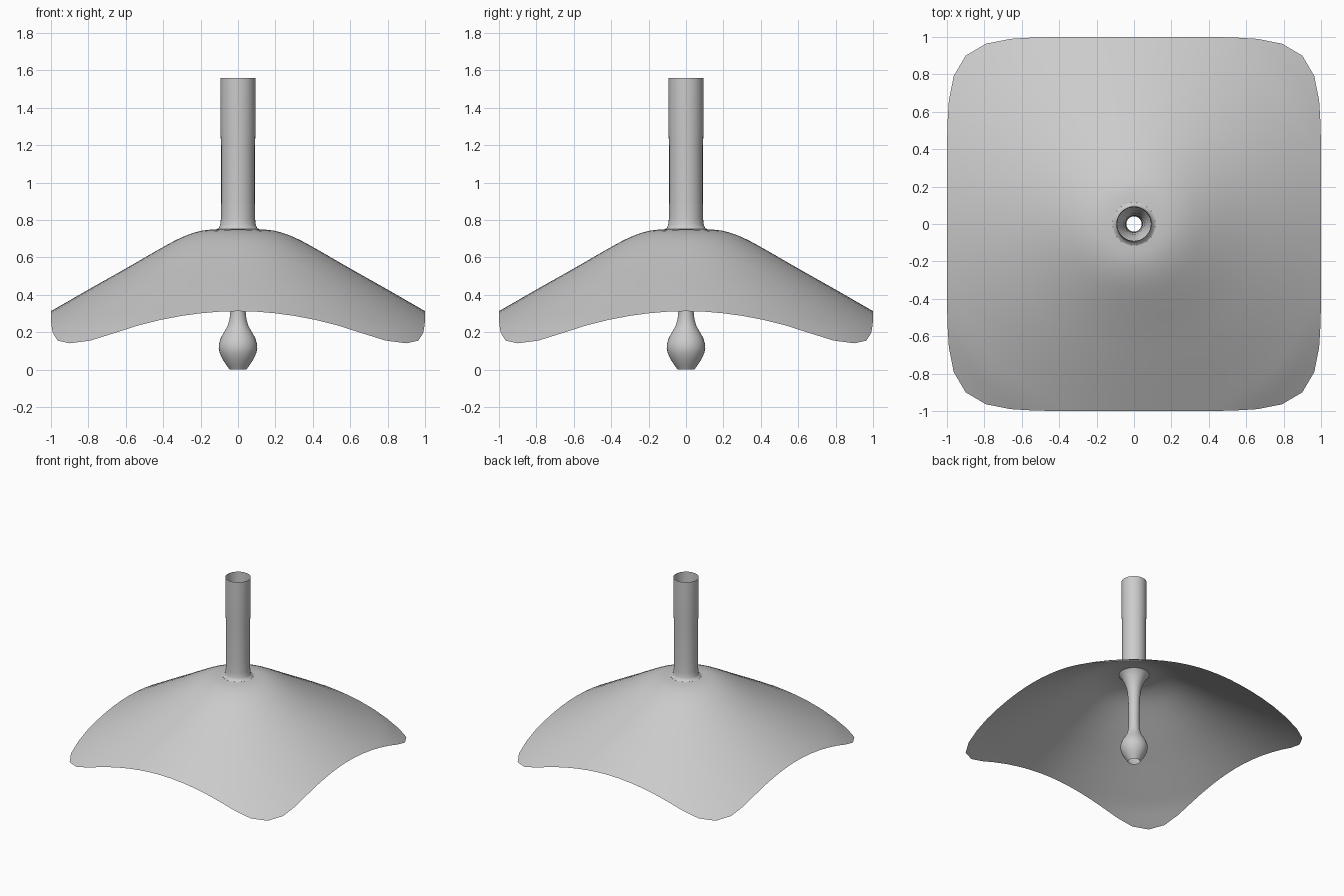
import bpy, bmesh
from math import sin, cos, pi

if "Cube" in bpy.data.objects:
    bpy.data.objects.remove(bpy.data.objects["Cube"])

SEG = 64


def interp(pts, r):
    # smooth (Catmull-Rom style) interpolation of a height profile
    n = len(pts)
    for i in range(n - 1):
        (x0, y0), (x1, y1) = pts[i], pts[i + 1]
        if r <= x1 or i == n - 2:
            a, b = pts[max(i - 1, 0)], pts[min(i + 2, n - 1)]
            h = x1 - x0
            m0 = (y1 - a[1]) / (x1 - a[0]) * h
            m1 = (b[1] - y0) / (b[0] - x0) * h
            t = (r - x0) / h
            return ((2*t**3 - 3*t**2 + 1) * y0 + (t**3 - 2*t**2 + t) * m0
                    + (3*t**2 - 2*t**3) * y1 + (t**3 - t**2) * m1)


def ring_surface(name, rings):
    # joins successive closed rings of points into an open smooth skin
    bm = bmesh.new()
    loops = [[bm.verts.new(p) for p in ring] for ring in rings]
    for a, b in zip(loops, loops[1:]):
        n = len(a)
        for i in range(n):
            j = (i + 1) % n
            bm.faces.new((a[i], a[j], b[j], b[i]))
    me = bpy.data.meshes.new(name)
    bm.to_mesh(me)
    bm.free()
    for p in me.polygons:
        p.use_smooth = True
    ob = bpy.data.objects.new(name, me)
    bpy.context.collection.objects.link(ob)
    return ob


def lathe(name, profile, seg=32):
    return ring_surface(name, [[(r * cos(2*pi*i/seg), r * sin(2*pi*i/seg), z)
                                for i in range(seg)] for r, z in profile])


# shade: round bell profile trimmed to a rounded square outline
HEIGHT = [(.1, .752), (.2, .742), (.3, .708), (.4, .656), (.6, .541), (.8, .428),
          (1, .313), (1.118, .245), (1.184, .2), (1.243, .158), (1.275, .14)]
N = 6.58
rings = []
for k in range(25):
    t = k / 24
    ring = []
    for i in range(SEG):
        a = 2 * pi * i / SEG
        edge = (abs(cos(a))**N + abs(sin(a))**N) ** (-1 / N)
        r = .115 + (edge - .115) * t
        ring.append((r * cos(a), r * sin(a), interp(HEIGHT, r)))
    rings.append(ring[::-1])
ring_surface("shade", rings)

# upper tube, open at the top, with a small fillet onto the shade
lathe("upper_tube", [(.115, .751), (.102, .758), (.095, .775), (.091, .81),
                     (.09, .9), (.09, 1.2), (.093, 1.25), (.094, 1.56)])

# hollow lower stem: funnel, narrow neck and bulb with an open end
lathe("lower_stem", [(.115, .751), (.1, .735), (.085, .71), (.068, .67), (.055, .63),
                     (.047, .57), (.043, .5), (.041, .4), (.041, .31), (.045, .27),
                     (.055, .235), (.075, .2), (.092, .17), (.101, .14), (.103, .115),
                     (.098, .09), (.085, .06), (.066, .03), (.053, .012), (.045, 0)])
